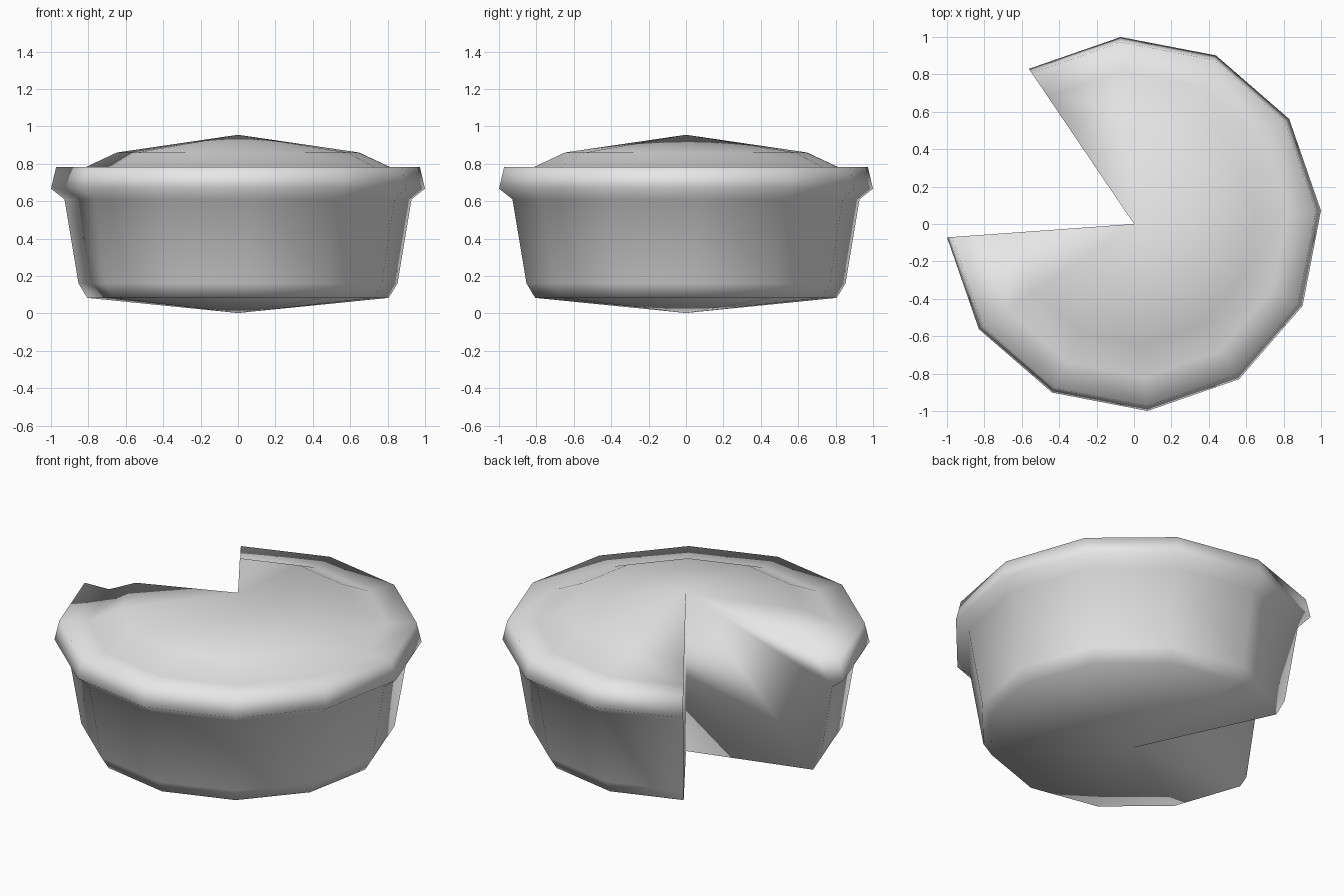
import bpy
import bmesh
from math import radians
from mathutils import Matrix, Vector

cube = bpy.data.objects.get("Cube")
if cube:
    bpy.data.objects.remove(cube, do_unlink=True)

# One plain grey for the whole pie
grey = bpy.data.materials.new("pie_grey")
grey.use_nodes = True
colour = (0.8, 0.8, 0.8, 1)
grey.diffuse_color = colour
grey.node_tree.nodes["Principled BSDF"].inputs["Base Color"].default_value = colour

# Outline from bottom centre, up the tin, over the rim and lid to the peak
PROFILE = [(0, 0.002), (0.808, 0.083), (0.855, 0.16), (0.93, 0.61), (1.002, 0.667),
           (0.975, 0.782), (0.82, 0.78), (0.65, 0.86), (0, 0.955)]
SIDES = 12
MISSING = 2                    # one wedge, two sides wide, is cut away
START = radians(184.1)
SWEEP = radians(360 * (SIDES - MISSING) / SIDES)

bm = bmesh.new()

# Closed outline: this face is also the cut side at the start of the sweep
points = [bm.verts.new(Matrix.Rotation(START, 3, 'Z') @ Vector((r, 0, z)))
          for r, z in PROFILE]
start_cut = bm.faces.new(points)
outer_edges = [bm.edges.get((a, b)) for a, b in zip(points, points[1:])]

# Sweep the outer outline around the axis
swept = bmesh.ops.spin(bm, geom=points + outer_edges, axis=(0, 0, 1), cent=(0, 0, 0),
                       angle=SWEEP, steps=SIDES - MISSING)
end_points = [g for g in swept["geom_last"] if isinstance(g, bmesh.types.BMVert)]
end_edges = [g for g in swept["geom_last"] if isinstance(g, bmesh.types.BMEdge)]

# Close the other cut side, then weld the points on the axis
tips = [v for v in end_points if v.co.xy.length < 0.001]
end_edges.append(bm.edges.new(tips))
bmesh.ops.contextual_create(bm, geom=end_edges)
bmesh.ops.remove_doubles(bm, verts=bm.verts[:], dist=0.0005)
bmesh.ops.dissolve_degenerate(bm, edges=bm.edges[:], dist=0.0001)
bmesh.ops.recalc_face_normals(bm, faces=bm.faces[:])

# Soft shading everywhere, including the cut
for face in bm.faces:
    face.smooth = True

mesh = bpy.data.meshes.new("cut_pie")
bm.to_mesh(mesh)
bm.free()
mesh.materials.append(grey)
bpy.context.collection.objects.link(bpy.data.objects.new("cut_pie", mesh))
